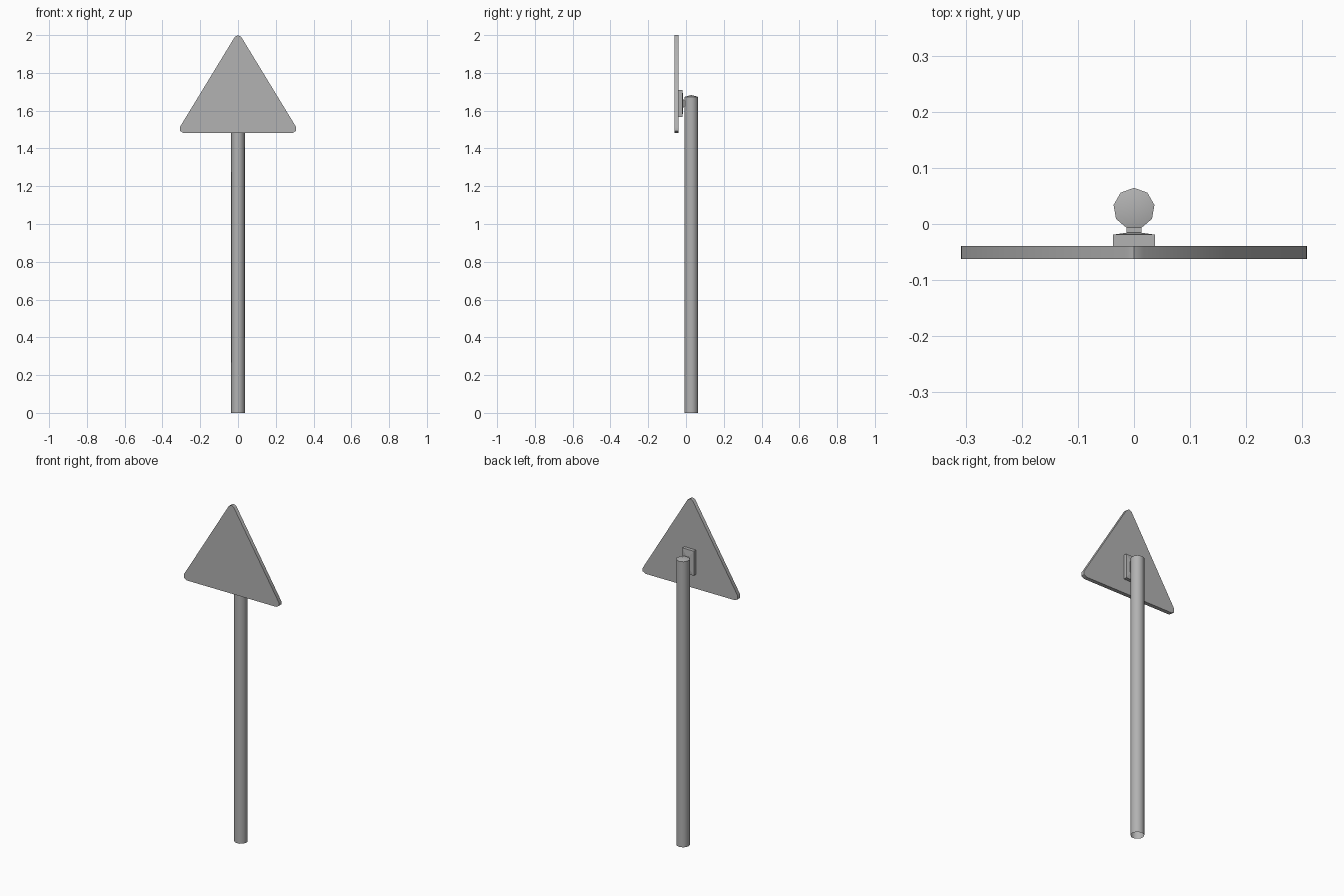
import bpy, bmesh
from math import sin, cos, radians

if "Cube" in bpy.data.objects:
    bpy.data.objects.remove(bpy.data.objects["Cube"])

# Mid-grey metal shared by all parts
METAL = bpy.data.materials.new("grey_metal")
METAL.diffuse_color = (0.445, 0.445, 0.445, 1)
METAL.use_nodes = True
METAL.node_tree.nodes["Principled BSDF"].inputs["Base Color"].default_value = METAL.diffuse_color


def make_loft(name, rings, cap_start=True, cap_end=True, tip=None, smooth=None):
    """Bridge equal-length vertex rings, optionally closing the ends or ending in a tip."""
    bm = bmesh.new()
    loops = [[bm.verts.new(p) for p in ring] for ring in rings]
    n = len(loops[0])
    for a, b in zip(loops, loops[1:]):
        for i in range(n):
            j = (i + 1) % n
            bm.faces.new((a[i], a[j], b[j], b[i]))
    if cap_start:
        bm.faces.new(loops[0][::-1])
    if tip:
        t = bm.verts.new(tip)
        for i in range(n):
            bm.faces.new((loops[-1][i], loops[-1][(i + 1) % n], t))
    elif cap_end:
        bm.faces.new(loops[-1])
    bmesh.ops.recalc_face_normals(bm, faces=bm.faces)
    # Smooth shading up to the given angle, sharper edges stay crisp
    if smooth:
        for f in bm.faces:
            f.smooth = True
        for e in bm.edges:
            e.smooth = e.calc_face_angle(0) < radians(smooth)
    mesh = bpy.data.meshes.new(name)
    bm.to_mesh(mesh)
    bm.free()
    mesh.materials.append(METAL)
    obj = bpy.data.objects.new(name, mesh)
    bpy.context.collection.objects.link(obj)
    return obj


# Nine-sided pole, open at the ground, with a shallow pointed cap
POLE_Y, POLE_R, SIDES = 0.0275, 0.037, 9


def pole_ring(z):
    angles = [radians(90 + 360 * i / SIDES) for i in range(SIDES)]
    return [(POLE_R * cos(a), POLE_Y + POLE_R * sin(a), z) for a in angles]


make_loft("pole", [pole_ring(0), pole_ring(1.673)], cap_start=False,
          tip=(0, POLE_Y, 1.683), smooth=45)

# Triangular sign plate with bevelled, two-segment corners
CORNER_R, STEPS = 0.02, 2
corners = [((0.2905, 1.503), -90, 31), ((0, 1.98), 31, 149), ((-0.2905, 1.503), 149, 270)]
outline = []
for (cx, cz), start, end in corners:
    for i in range(STEPS + 1):
        a = radians(start + (end - start) * i / STEPS)
        outline.append((cx + CORNER_R * cos(a), cz + CORNER_R * sin(a)))
make_loft("sign_plate", [[(x, y, z) for x, z in outline] for y in (-0.062, -0.039)],
          smooth=45)

# Mounting bracket: flat plate, shallow taper, then a neck reaching the pole
BRACKET_Z = 1.638
sections = [(-0.040, 0.037, 0.072), (-0.019, 0.037, 0.072), (-0.0155, 0.013, 0.040),
            (-0.014, 0.013, 0.015), (-0.004, 0.014, 0.015)]
make_loft("mounting_bracket",
          [[(sx * hx, y, BRACKET_Z + sz * hz)
            for sx, sz in ((-1, -1), (1, -1), (1, 1), (-1, 1))]
           for y, hx, hz in sections])
